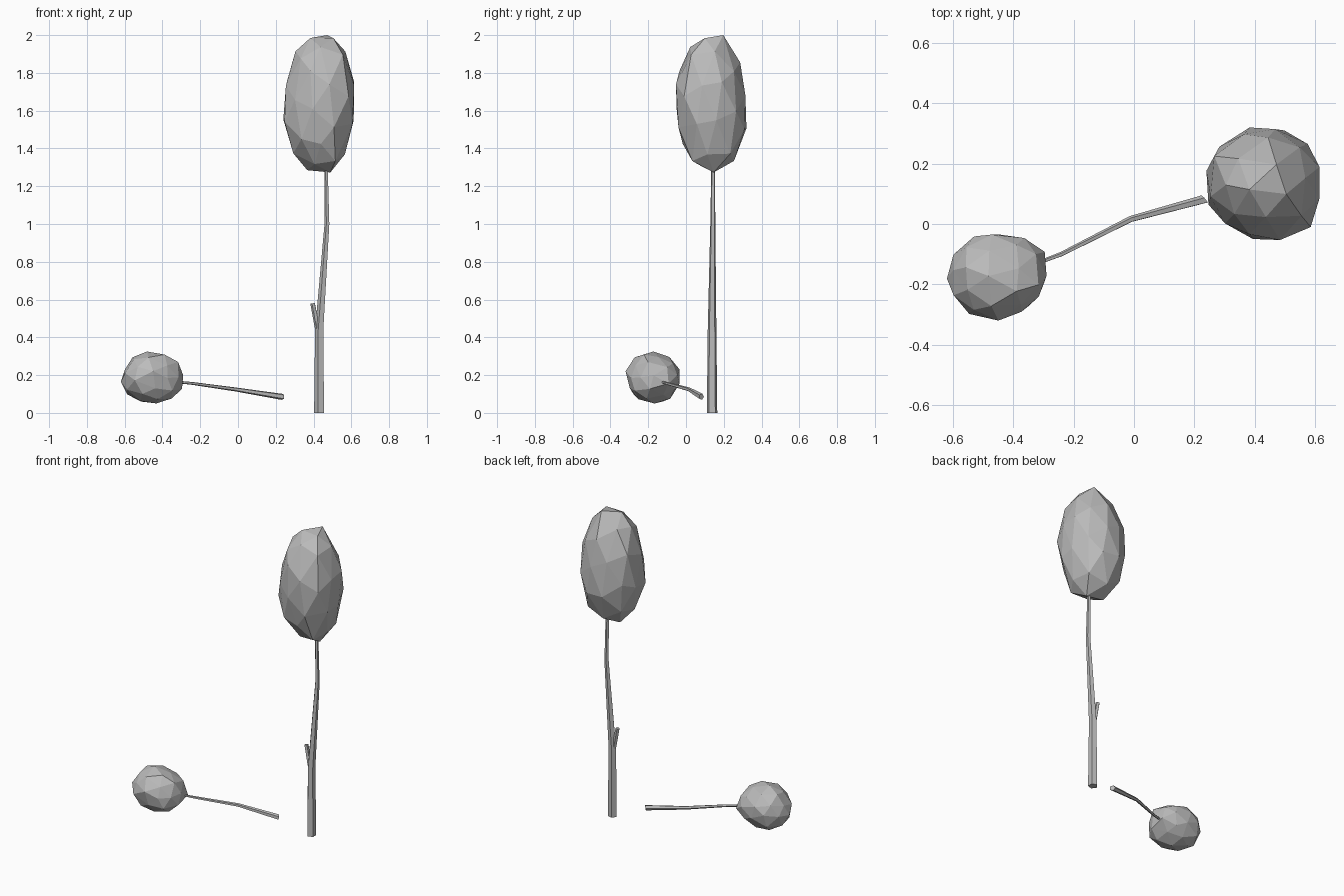
import bpy
import bmesh
import math
import random
from mathutils import Vector, Euler

cube = bpy.data.objects.get("Cube")
if cube:
    bpy.data.objects.remove(cube, do_unlink=True)

# One plain grey for the whole model
grey = bpy.data.materials.new("plain grey")
grey.use_nodes = True
GREY = (0.5, 0.5, 0.5, 1)
grey.diffuse_color = GREY
grey.node_tree.nodes["Principled BSDF"].inputs["Base Color"].default_value = GREY


def finish(bm, name):
    bmesh.ops.recalc_face_normals(bm, faces=bm.faces)
    mesh = bpy.data.meshes.new(name)
    bm.to_mesh(mesh)
    bm.free()
    mesh.materials.append(grey)
    obj = bpy.data.objects.new(name, mesh)
    bpy.context.collection.objects.link(obj)
    return obj


def tapered_limb(name, path, radii, sides=5, cut=None):
    """Faceted tube along a path; cut sets the facing of the first end."""
    points = [Vector(p) for p in path]
    bm = bmesh.new()
    rings = []
    last = len(points) - 1
    for i, (p, r) in enumerate(zip(points, radii)):
        along = (points[min(i + 1, last)] - points[max(i - 1, 0)]).normalized()
        if i == 0 and cut:
            along = Vector(cut).normalized()
        side = along.cross(Vector((0, 1, 0.2))).normalized()
        up = along.cross(side)
        ring = []
        for k in range(sides):
            a = math.tau * k / sides
            ring.append(bm.verts.new(p + r * (math.cos(a) * side + math.sin(a) * up)))
        rings.append(ring)
    for low, high in zip(rings, rings[1:]):
        for k in range(sides):
            n = (k + 1) % sides
            bm.faces.new((low[k], low[n], high[n], high[k]))
    bm.faces.new(rings[0])
    bm.faces.new(rings[-1])
    return finish(bm, name)


def faceted_crown(name, low, high, turn, seed):
    """Slightly irregular low-poly ball fitted to the given bounds."""
    rng = random.Random(seed)
    bm = bmesh.new()
    bmesh.ops.create_icosphere(bm, subdivisions=2, radius=1)
    spin = Euler(turn).to_matrix()
    for v in bm.verts:
        v.co = spin @ v.co + Vector([rng.uniform(-0.06, 0.06) for _ in range(3)])
    for axis in range(3):
        values = [v.co[axis] for v in bm.verts]
        start, size = min(values), max(values) - min(values)
        for v in bm.verts:
            t = (v.co[axis] - start) / size
            v.co[axis] = low[axis] + t * (high[axis] - low[axis])
    return finish(bm, name)


# Standing tree
tapered_limb("trunk",
             [(0.432, 0.138, 0), (0.432, 0.138, 0.44), (0.472, 0.142, 1.0),
              (0.465, 0.144, 1.4)],
             [0.029, 0.024, 0.014, 0.009])
tapered_limb("branch_stub",
             [(0.43, 0.138, 0.41), (0.417, 0.138, 0.47), (0.396, 0.138, 0.58)],
             [0.014, 0.014, 0.013])
faceted_crown("tree_crown", (0.24, -0.053, 1.273), (0.615, 0.32, 2.0),
              (0.3, 0.2, 0.5), 4)

# Broken branch with its own clump of leaves
tapered_limb("fallen_branch",
             [(0.235, 0.082, 0.085), (-0.01, 0.016, 0.124),
              (-0.24, -0.1, 0.156), (-0.36, -0.145, 0.168)],
             [0.017, 0.011, 0.008, 0.006], cut=(-0.7, -0.6, 0.1))
faceted_crown("fallen_crown", (-0.62, -0.32, 0.05), (-0.29, -0.035, 0.325),
              (0.4, 0.3, 0.2), 9)
